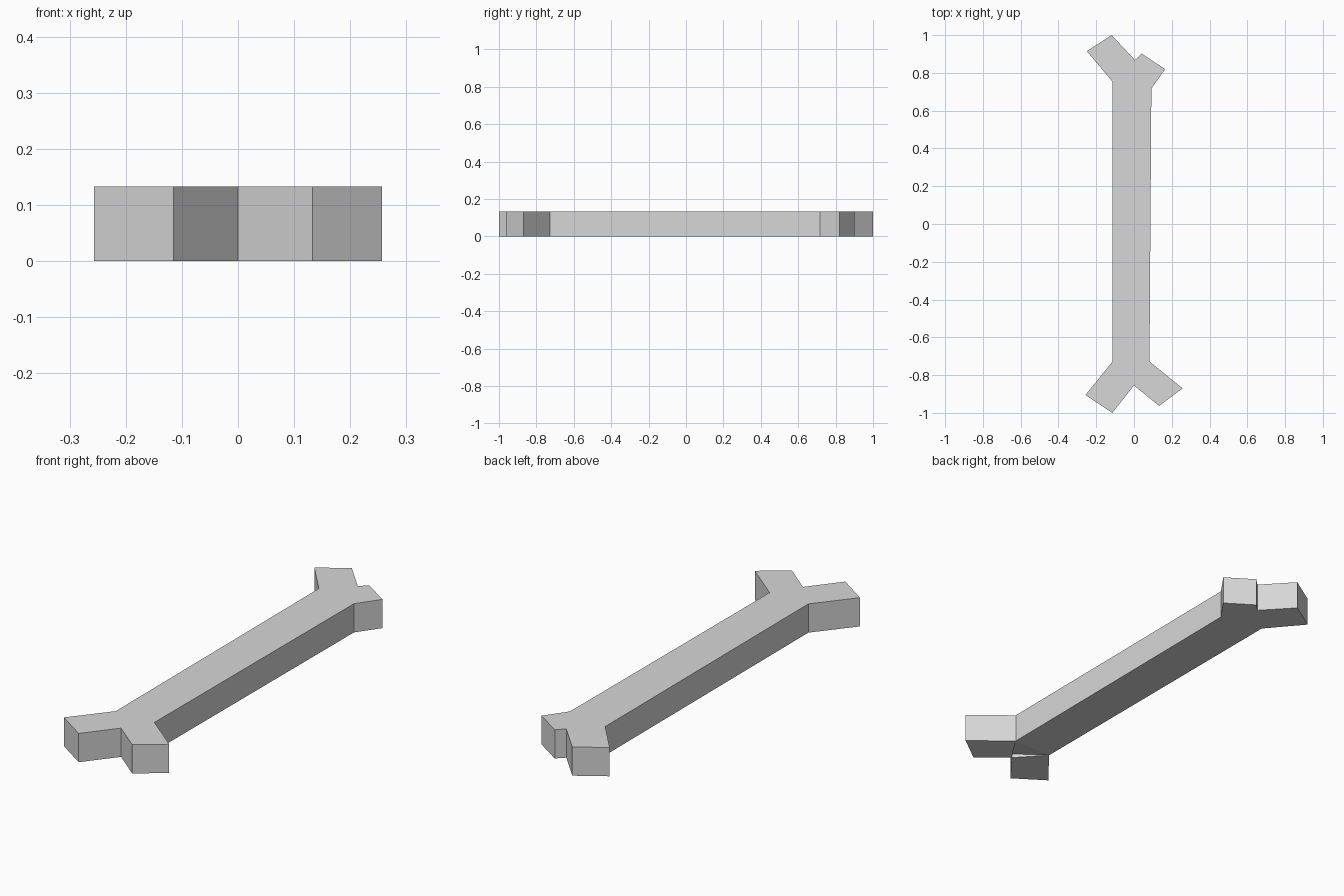
import bpy
import bmesh

cube = bpy.data.objects.get("Cube")
if cube:
    bpy.data.objects.remove(cube, do_unlink=True)

HEIGHT = 0.133
RECESS = 0.02

grey = bpy.data.materials.new("pale_grey")
grey.use_nodes = True
colour = (0.68, 0.68, 0.68, 1)
grey.diffuse_color = colour
grey.node_tree.nodes["Principled BSDF"].inputs["Base Color"].default_value = colour

# Outline, counter-clockwise: front prongs first, then back prongs
front_end = [(-0.115, -0.73), (-0.257, -0.905), (-0.115, -1.0), (0, -0.855),
             (0.133, -0.963), (0.257, -0.87), (0.082, -0.728)]
back_end = [(0.092, 0.717), (0.165, 0.82), (0.04, 0.902), (0.005, 0.868),
            (-0.118, 1.0), (-0.25, 0.915), (-0.115, 0.755)]
outline = front_end + back_end

bm = bmesh.new()
low = [bm.verts.new((x, y, 0)) for x, y in outline]
high = [bm.verts.new((x, y, HEIGHT)) for x, y in outline]

# Top and side walls
bm.faces.new(high)
for i in range(len(outline)):
    j = (i + 1) % len(outline)
    bm.faces.new((low[i], low[j], high[j], high[i]))

# Underside: shaft with back prongs, and the two front prongs
right_neck, notch, left_neck = low[0], low[3], low[6]
bm.faces.new([right_neck] + low[:5:-1])
bm.faces.new(low[3::-1])
bm.faces.new(low[6:2:-1])

# Shallow sloping recess under the front fork
peak = bm.verts.new((notch.co.x, notch.co.y, RECESS))
bm.faces.new((right_neck, peak, left_neck)).normal_flip()
bm.faces.new((right_neck, notch, peak))
bm.faces.new((notch, left_neck, peak))
bmesh.ops.recalc_face_normals(bm, faces=bm.faces)

mesh = bpy.data.meshes.new("bone")
bm.to_mesh(mesh)
bm.free()
mesh.materials.append(grey)
bone = bpy.data.objects.new("bone", mesh)
bpy.context.collection.objects.link(bone)
